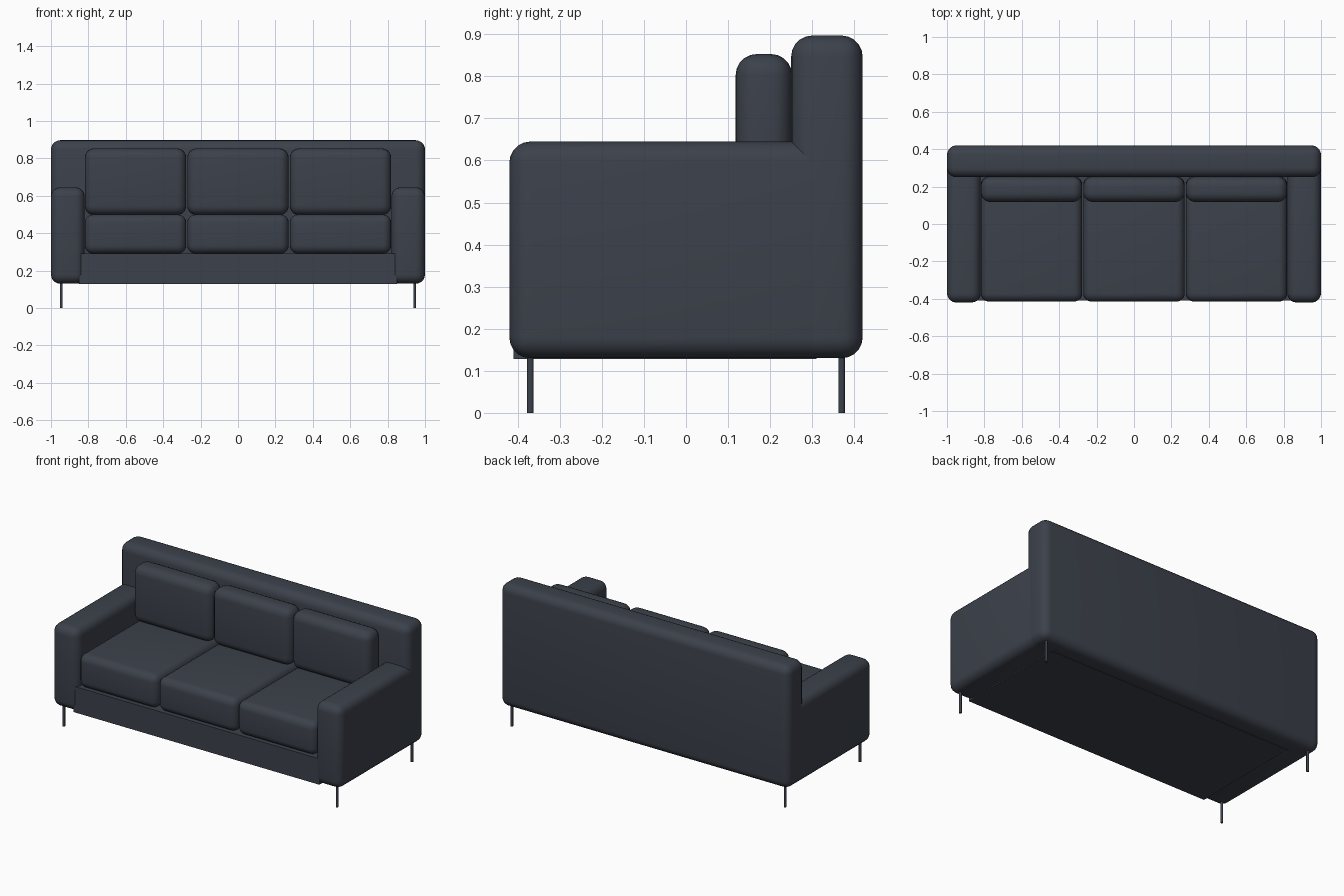
import bpy
import bmesh

cube = bpy.data.objects.get("Cube")
if cube:
    bpy.data.objects.remove(cube, do_unlink=True)


def make_material(name, color):
    mat = bpy.data.materials.new(name)
    mat.use_nodes = True
    mat.diffuse_color = color
    mat.node_tree.nodes["Principled BSDF"].inputs["Base Color"].default_value = color
    return mat


slate = make_material("slate fabric", (0.045, 0.053, 0.070, 1))


def box(name, xs, ys, zs, radius=0.0):
    """Upholstered block between the given limits, with rounded edges."""
    bm = bmesh.new()
    bmesh.ops.create_cube(bm, size=1)
    for v in bm.verts:
        for axis, (low, high) in enumerate((xs, ys, zs)):
            v.co[axis] = high if v.co[axis] > 0 else low
    if radius:
        bmesh.ops.bevel(bm, geom=bm.edges[:], offset=radius, segments=5,
                        profile=0.5, affect='EDGES', clamp_overlap=True)
    mesh = bpy.data.meshes.new(name)
    bm.to_mesh(mesh)
    bm.free()
    obj = bpy.data.objects.new(name, mesh)
    bpy.context.collection.objects.link(obj)
    return finish(obj)


def finish(obj):
    obj.data.materials.append(slate)
    bpy.ops.object.select_all(action='DESELECT')
    obj.select_set(True)
    bpy.context.view_layer.objects.active = obj
    bpy.ops.object.shade_smooth_by_angle(angle=0.6)
    return obj


# Frame: full-width backrest and plain base rail
box("backrest", (-1, 1), (0.25, 0.42), (0.13, 0.897), 0.05)
box("base", (-0.85, 0.85), (-0.41, 0.31), (0.128, 0.29))

# Arms, running into the backrest, and the legs below them
for side, sign in (("left", 1), ("right", -1)):
    box(side + "_arm", sorted((sign * 0.82, sign)), (-0.42, 0.37), (0.13, 0.645), 0.05)
    for end, y in (("front", -0.37), ("back", 0.37)):
        bpy.ops.mesh.primitive_cylinder_add(vertices=16, radius=0.008, depth=0.15,
                                            location=(sign * 0.945, y, 0.075))
        leg = bpy.context.object
        leg.name = f"{end}_{side}_leg"
        finish(leg)

# Three seat cushions with a back cushion on each
for place, x in (("right", -0.548), ("middle", 0), ("left", 0.548)):
    span = (x - 0.271, x + 0.271)
    box(place + "_seat_cushion", span, (-0.415, 0.255), (0.29, 0.5), 0.045)
    box(place + "_back_cushion", span, (0.118, 0.252), (0.497, 0.853), 0.05)
